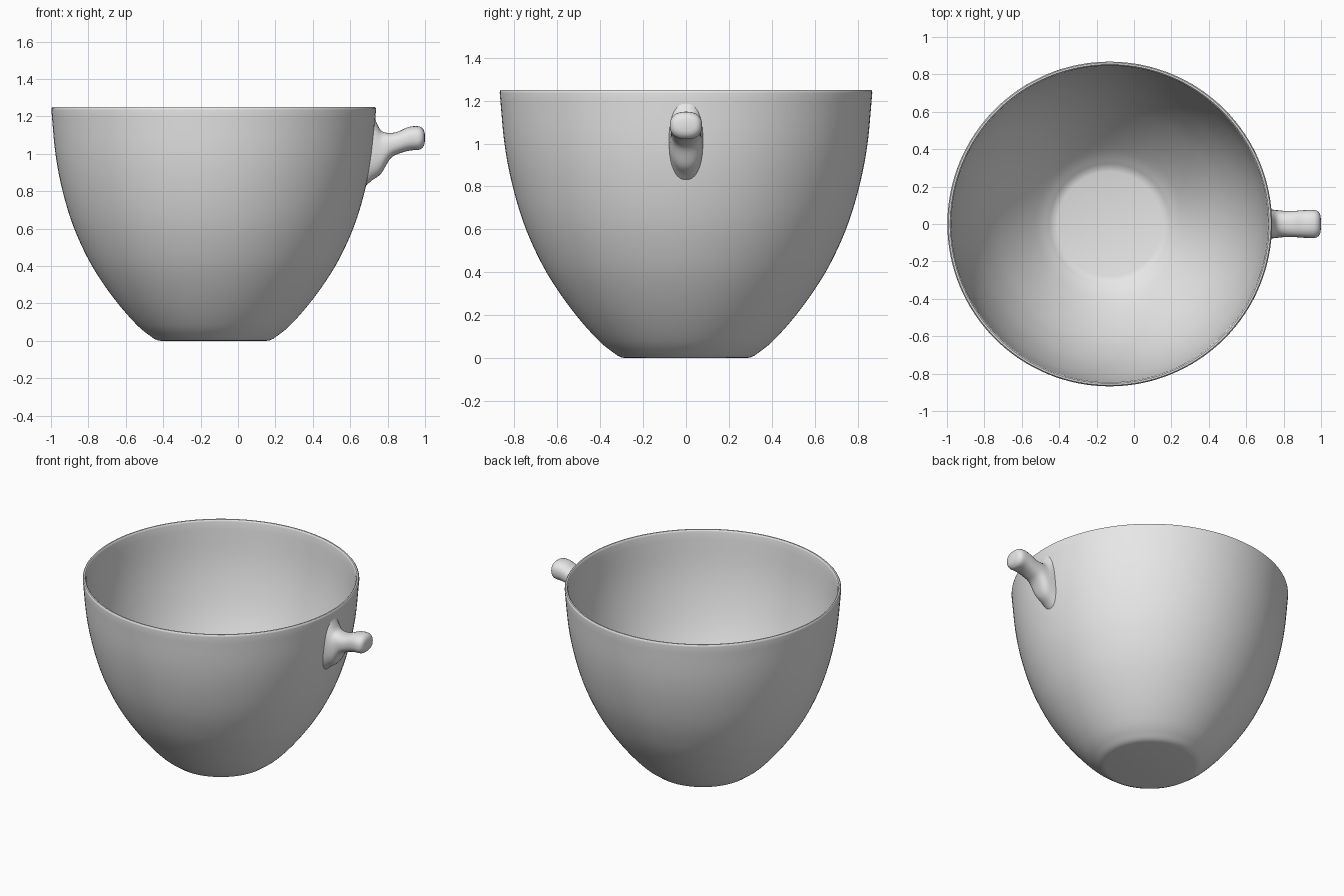
import bpy, bmesh, math
from mathutils import Vector

cube = bpy.data.objects.get("Cube")
if cube:
    bpy.data.objects.remove(cube, do_unlink=True)

grey = bpy.data.materials.new("plain grey")
grey.use_nodes = True
grey.diffuse_color = (0.8, 0.8, 0.8, 1)
grey.node_tree.nodes["Principled BSDF"].inputs["Base Color"].default_value = grey.diffuse_color

CUP_X = -0.13
WALL = 0.022


def smooth_path(points, steps):
    """Catmull-Rom curve through points of any dimension."""
    pts = [Vector(p) for p in points]
    pts = [2 * pts[0] - pts[1]] + pts + [2 * pts[-1] - pts[-2]]
    out = []
    for a, b, c, d in zip(pts, pts[1:], pts[2:], pts[3:]):
        for i in range(steps):
            t = i / steps
            out.append(0.5 * (2 * b + (c - a) * t + (2 * a - 5 * b + 4 * c - d) * t * t
                              + (3 * b - a - 3 * c + d) * t ** 3))
    return out + [pts[-2]]


def loft(name, rings):
    """Skin closed rings of points, capping both ends."""
    bm = bmesh.new()
    loops = [[bm.verts.new(p) for p in ring] for ring in rings]
    for lower, upper in zip(loops, loops[1:]):
        for i in range(len(lower)):
            j = (i + 1) % len(lower)
            bm.faces.new((lower[i], lower[j], upper[j], upper[i]))
    bm.faces.new(loops[0])
    bm.faces.new(loops[-1])
    bmesh.ops.recalc_face_normals(bm, faces=bm.faces)
    mesh = bpy.data.meshes.new(name)
    bm.to_mesh(mesh)
    bm.free()
    mesh.materials.append(grey)
    obj = bpy.data.objects.new(name, mesh)
    bpy.context.collection.objects.link(obj)
    bpy.ops.object.select_all(action='DESELECT')
    obj.select_set(True)
    bpy.context.view_layer.objects.active = obj
    bpy.ops.object.shade_smooth_by_angle(angle=math.radians(40))
    return obj


def circle(radius, z, sides=128):
    angles = [math.tau * i / sides for i in range(sides)]
    return [(CUP_X + radius * math.cos(a), radius * math.sin(a), z) for a in angles]


# Cup: outer wall, rounded rim, then the offset inner wall down to the floor
outer = smooth_path([(0.32, 0.012), (0.4, 0.075), (0.5, 0.185), (0.6, 0.32), (0.68, 0.455),
                     (0.755, 0.625), (0.81, 0.81), (0.846, 1.0), (0.868, 1.235)], 5)
inner = []
for i, p in enumerate(outer):
    tangent = (outer[min(i + 1, len(outer) - 1)] - outer[max(i - 1, 0)]).normalized()
    inner.append(p + WALL * Vector((-tangent.y, tangent.x)))
rim = [(0.867, 1.245), (0.862, 1.25), (0.853, 1.25), (0.848, 1.245)]
profile = [(0.28, 0), (0.3, 0.003)] + outer + rim + inner[::-1] + [(0.28, 0.022)]
loft("cup", [circle(r, z) for r, z in profile])

# Handle stub: each section is top x, top z, bottom x, bottom z, half width
sections = smooth_path([(0.725, 1.21, 0.672, 0.82, 0.08),
                        (0.742, 1.165, 0.715, 0.857, 0.078),
                        (0.765, 1.125, 0.765, 0.895, 0.074),
                        (0.8, 1.112, 0.815, 0.975, 0.07),
                        (0.85, 1.117, 0.865, 1.003, 0.07),
                        (0.91, 1.143, 0.92, 1.018, 0.074),
                        (0.96, 1.148, 0.965, 1.021, 0.075),
                        (0.985, 1.138, 0.985, 1.032, 0.066),
                        (0.996, 1.12, 0.996, 1.05, 0.048),
                        (1.0, 1.095, 1.0, 1.075, 0.015)], 4)


def handle_ring(section, sides=40):
    tx, tz, bx, bz, width = section
    ring = []
    for i in range(sides):
        a = math.tau * i / sides
        c, s = [math.copysign(abs(v) ** 0.85, v) for v in (math.cos(a), math.sin(a))]
        ring.append(((tx + bx + (tx - bx) * s) / 2, width * c, (tz + bz + (tz - bz) * s) / 2))
    return ring


loft("handle", [handle_ring(s) for s in sections])
